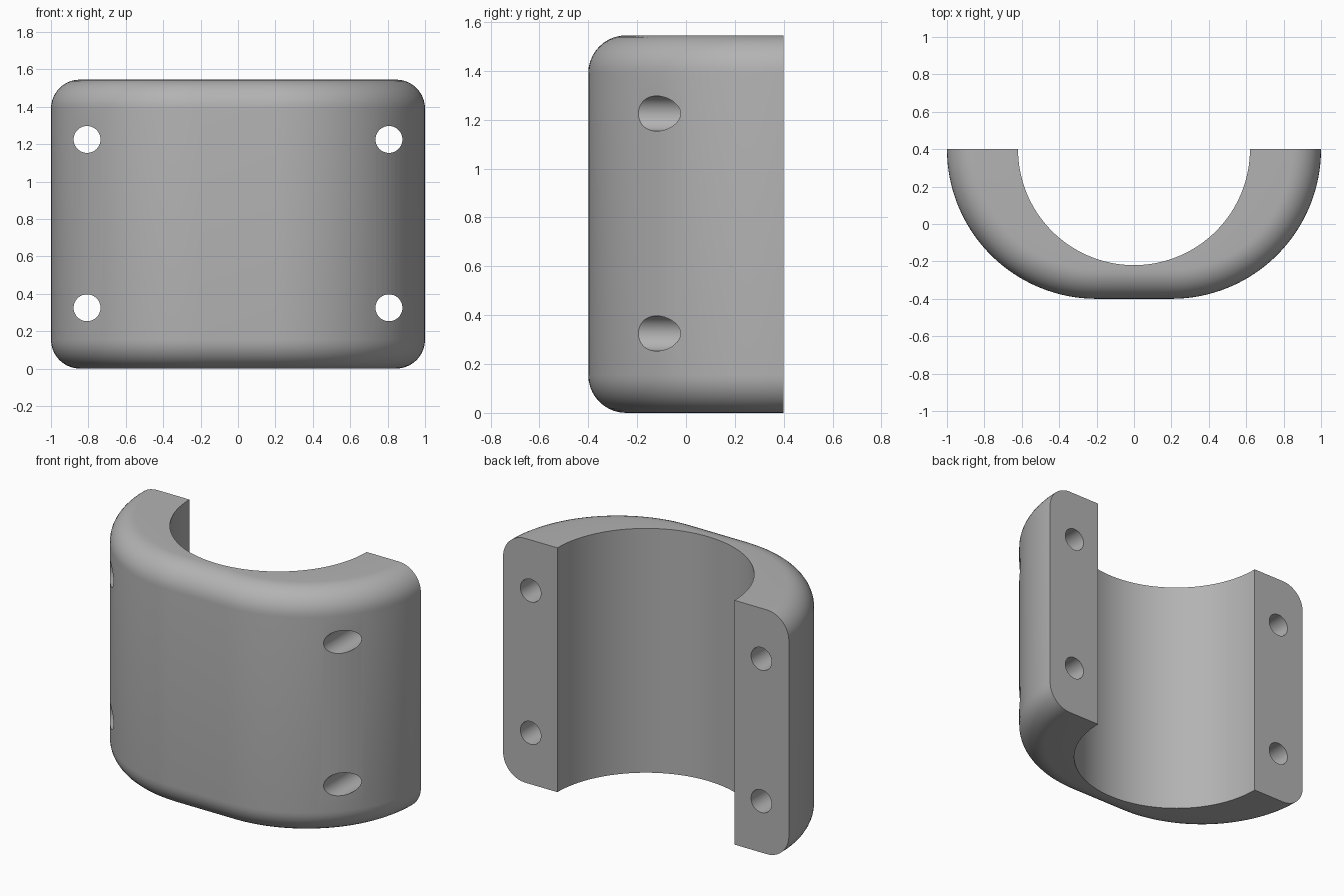
import bpy, bmesh
from math import sin, cos, pi, radians

cube = bpy.data.objects.get("Cube")
if cube:
    bpy.data.objects.remove(cube, do_unlink=True)

HEIGHT, BACK = 1.545, 0.4
OUTER_R, SHIFT, INNER_R, FILLET = 0.8, 0.2, 0.62, 0.155
HOLE_X, HOLE_R = 0.807, 0.072
ARC_STEPS, FILLET_STEPS = 32, 10

grey = bpy.data.materials.new("plain grey")
grey.use_nodes = True
colour = (0.45, 0.45, 0.45, 1)
grey.diffuse_color = colour
grey.node_tree.nodes["Principled BSDF"].inputs["Base Color"].default_value = colour


def outer_section():
    """Inset from the outer wall and height, from bottom to top."""
    half = []
    for i in range(FILLET_STEPS + 1):
        a = pi / 2 * i / FILLET_STEPS
        half.append((FILLET * (1 - sin(a)), FILLET * (1 - cos(a))))
    return half + [(d, HEIGHT - z) for d, z in reversed(half)]


# Half clamp: filleted section swept along two arcs joined by a short flat
stations = []
for side in (-1, 1):
    start = pi if side < 0 else 1.5 * pi
    for i in range(ARC_STEPS + 1):
        stations.append((side * SHIFT, start + pi / 2 * i / ARC_STEPS))

bm = bmesh.new()
rings = []
for k, (cx, a) in enumerate(stations):
    b = pi + pi * k / (len(stations) - 1)
    ix, iy = INNER_R * cos(b), BACK + INNER_R * sin(b)
    ring = [bm.verts.new((ix, iy, 0))]
    for d, z in outer_section():
        r = OUTER_R - d
        ring.append(bm.verts.new((cx + r * cos(a), BACK + r * sin(a), z)))
    ring.append(bm.verts.new((ix, iy, HEIGHT)))
    rings.append(ring)
for r0, r1 in zip(rings, rings[1:]):
    for j in range(len(r0)):
        n = (j + 1) % len(r0)
        bm.faces.new((r0[j], r0[n], r1[n], r1[j]))
bm.faces.new(rings[0])
bm.faces.new(rings[-1])
bmesh.ops.recalc_face_normals(bm, faces=bm.faces)
mesh = bpy.data.meshes.new("clamp_half")
bm.to_mesh(mesh)
bm.free()
mesh.materials.append(grey)
clamp = bpy.data.objects.new("clamp_half", mesh)
bpy.context.collection.objects.link(clamp)

# Four bolt holes running front to back
for x in (-HOLE_X, HOLE_X):
    for z in (0.325, 1.225):
        bpy.ops.mesh.primitive_cylinder_add(
            vertices=48, radius=HOLE_R, depth=2, location=(x, 0, z), rotation=(pi / 2, 0, 0))
        cutter = bpy.context.object
        cutter.name = "bolt_hole_cutter"
        cutter.data.materials.append(grey)
        bpy.ops.object.select_all(action="DESELECT")
        clamp.select_set(True)
        bpy.context.view_layer.objects.active = clamp
        cut = clamp.modifiers.new("bolt_hole", "BOOLEAN")
        cut.operation, cut.solver, cut.object = "DIFFERENCE", "EXACT", cutter
        bpy.ops.object.modifier_apply(modifier=cut.name)
        bpy.data.objects.remove(cutter, do_unlink=True)

bpy.ops.object.shade_smooth_by_angle(angle=radians(30))
